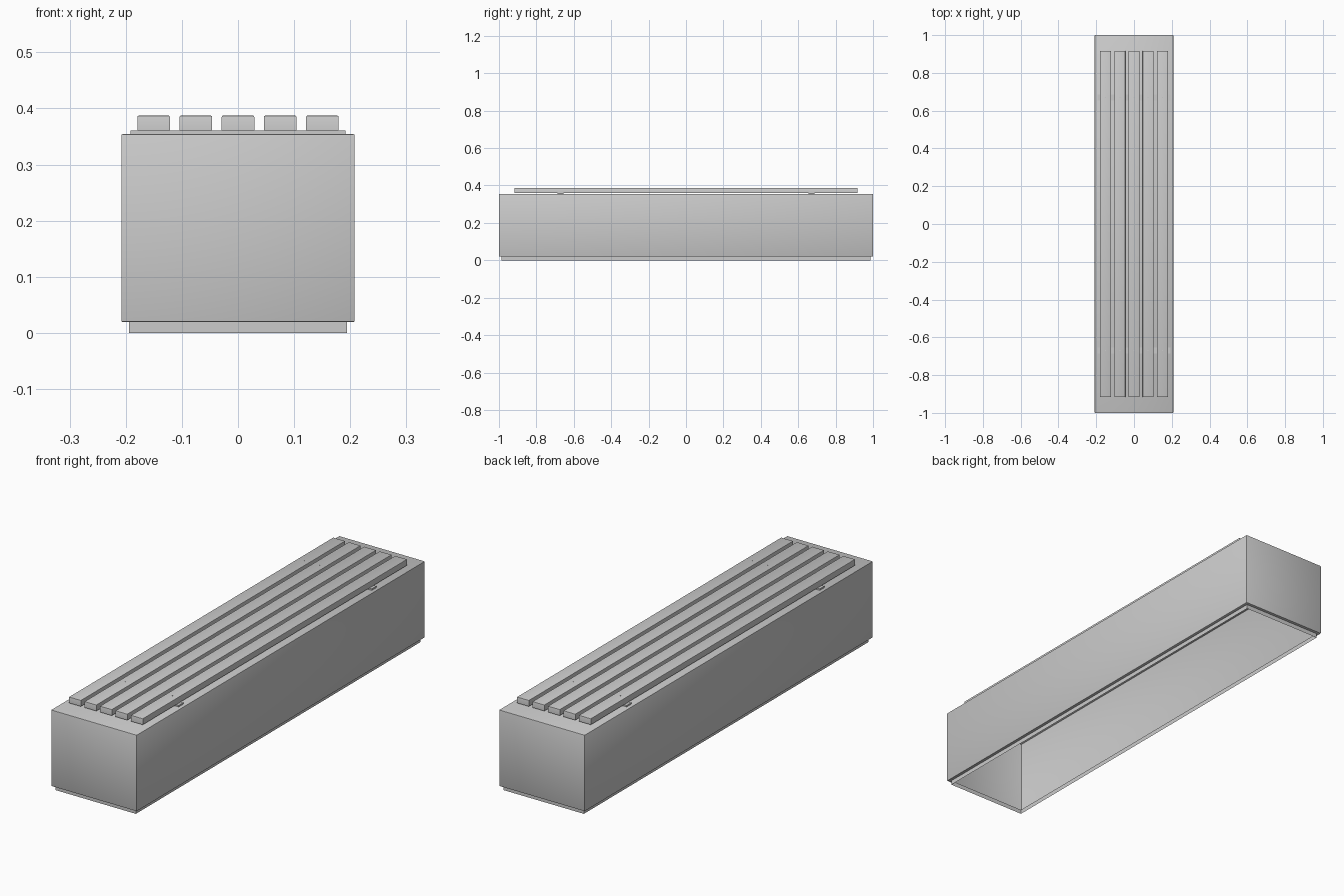
import bpy
import bmesh
from mathutils import Matrix, Vector

if "Cube" in bpy.data.objects:
    bpy.data.objects.remove(bpy.data.objects["Cube"])


def add_box(bm, x, y, z):
    """Add a box spanning the (min, max) pairs to a bmesh."""
    mid = Vector([(a + b) / 2 for a, b in (x, y, z)])
    size = Vector([b - a for a, b in (x, y, z)])
    bmesh.ops.create_cube(bm, size=1, matrix=Matrix.Translation(mid) @ Matrix.Diagonal(size).to_4x4())


def finish(name, bm):
    """Turn a bmesh into a named object."""
    mesh = bpy.data.meshes.new(name)
    bm.to_mesh(mesh)
    bm.free()
    ob = bpy.data.objects.new(name, mesh)
    bpy.context.collection.objects.link(ob)
    return ob


def bevel(bm, edges, width):
    bmesh.ops.bevel(bm, geom=edges, offset=width, offset_type='OFFSET',
                    segments=2, profile=0.5, affect='EDGES')


BASE_Z, BODY_TOP, STRAP_TOP, SLAT_TOP = 0.0195, 0.354, 0.3605, 0.387

# Hollow bench shell: underside lip turns down into a recessed open skirt
bm = bmesh.new()
add_box(bm, (-0.208, 0.208), (-1, 1), (BASE_Z, BODY_TOP))
bevel(bm, bm.edges[:], 0.002)
bm.normal_update()
bottom = min(bm.faces, key=lambda f: f.normal.z * f.calc_area())
bmesh.ops.inset_region(bm, faces=[bottom], thickness=0.016)
ext = bmesh.ops.extrude_discrete_faces(bm, faces=[bottom])["faces"][0]
bmesh.ops.translate(bm, verts=ext.verts[:], vec=(0, 0, -BASE_Z))
bmesh.ops.delete(bm, geom=[ext], context='FACES_ONLY')
finish("bench_shell", bm)

# Flat metal straps that carry the slats
STRAP_Y = 0.67
for side, y in (("front", -STRAP_Y), ("back", STRAP_Y)):
    bm = bmesh.new()
    add_box(bm, (-0.192, 0.192), (y - 0.016, y + 0.016), (BODY_TOP, STRAP_TOP))
    finish(f"strap_{side}", bm)

# Five seat slats with eased upper edges, and a small screw over each strap
for i in range(5):
    x = (i - 2) * 0.0752
    bm = bmesh.new()
    add_box(bm, (x - 0.029, x + 0.029), (-0.917, 0.917), (STRAP_TOP, SLAT_TOP))
    top = [e for e in bm.edges if all(v.co.z > SLAT_TOP - 0.001 for v in e.verts)]
    bevel(bm, top, 0.002)
    finish(f"slat_{i + 1}", bm)
    for side, y in (("front", -STRAP_Y), ("back", STRAP_Y)):
        bm = bmesh.new()
        bmesh.ops.create_cone(bm, cap_ends=True, segments=12, radius1=0.003, radius2=0.003,
                              depth=0.003, matrix=Matrix.Translation((x, y, SLAT_TOP - 0.001)))
        finish(f"screw_{side}_{i + 1}", bm)

# Smooth the small eased edges only
for ob in bpy.data.objects:
    ob.select_set(True)
    bpy.context.view_layer.objects.active = ob
bpy.ops.object.shade_smooth_by_angle()
